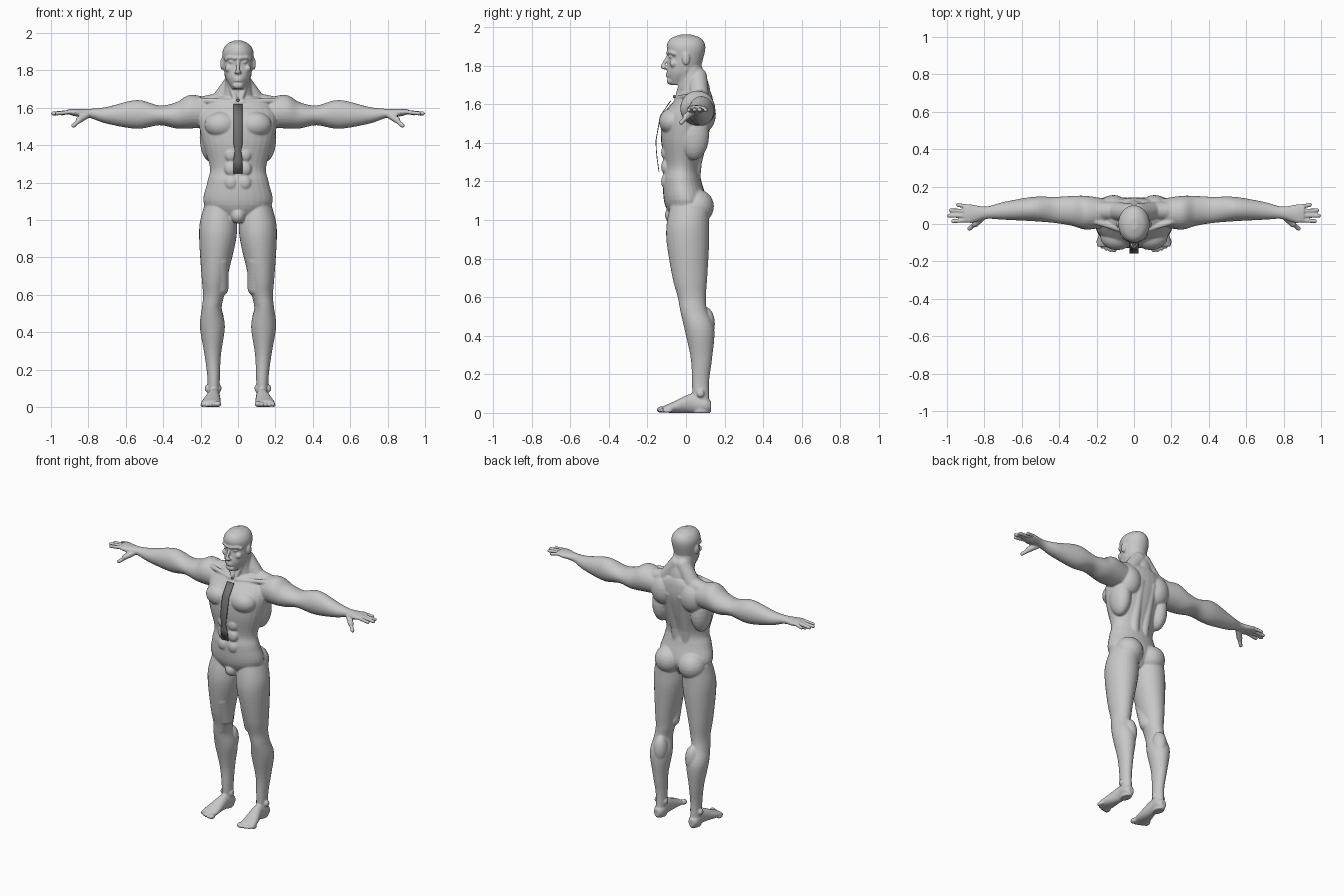
import bpy, bmesh, math
from mathutils import Vector, Matrix

default_cube = bpy.data.objects.get("Cube")
if default_cube:
    bpy.data.objects.remove(default_cube, do_unlink=True)


def make_material(name, grey):
    material = bpy.data.materials.new(name)
    material.use_nodes = True
    colour = (grey, grey, grey, 1)
    material.diffuse_color = colour
    shader = material.node_tree.nodes["Principled BSDF"]
    shader.inputs["Base Color"].default_value = colour
    return material


def add_object(name, bm, material):
    bmesh.ops.recalc_face_normals(bm, faces=bm.faces[:])
    for face in bm.faces:
        face.smooth = True
    mesh = bpy.data.meshes.new(name)
    bm.to_mesh(mesh)
    bm.free()
    mesh.materials.append(material)
    obj = bpy.data.objects.new(name, mesh)
    bpy.context.collection.objects.link(obj)
    return obj


def ring(position, wide, deep, side=0, back=0, up=0):
    """One elliptical cross-section, with its offset from the part's spine."""
    return Vector((position, wide, deep, side, back, up))


def smooth_rings(rings, steps=5):
    """Catmull-Rom interpolation between cross-sections."""
    padded = [rings[0], *rings, rings[-1]]
    for before, start, end, after in zip(padded, padded[1:], padded[2:], padded[3:]):
        for step in range(steps):
            t = step / steps
            tangent_in, tangent_out = (end - before) / 2, (after - start) / 2
            eased = t * t * (3 - 2 * t)
            yield (start.lerp(end, eased) + tangent_in * t * (1 - t) ** 2
                   - tangent_out * t * t * (1 - t))
    yield rings[-1]


def loft(bm, axis, rings, spine=(0, 0, 0), sides=28):
    """Skin cross-sections along an axis; wide and deep fill the other two axes."""
    forward = "xyz".index(axis)
    first, second = [i for i in range(3) if i != forward]
    loops = []
    for section in smooth_rings(rings):
        position, wide, deep, *offset = section
        centre = Vector(spine) + Vector(offset)
        centre[forward] = position
        loop = []
        for k in range(sides):
            angle = math.tau * k / sides
            point = centre.copy()
            point[first] += wide * math.cos(angle)
            point[second] += deep * math.sin(angle)
            loop.append(bm.verts.new(point))
        loops.append(loop)
    for lower, upper in zip(loops, loops[1:]):
        for k in range(sides):
            bm.faces.new((lower[k - 1], lower[k], upper[k], upper[k - 1]))
    bm.faces.new(loops[0])
    bm.faces.new(loops[-1])


def ball(bm, centre, radii):
    matrix = Matrix.Translation(centre) @ Matrix.Diagonal((*radii, 1))
    bmesh.ops.create_icosphere(bm, subdivisions=3, radius=1, matrix=matrix)


def strand(bm, radius, *points):
    """Rounded strand of even thickness through the points."""
    for start, end in zip(points, points[1:]):
        start, end = Vector(start), Vector(end)
        count = math.ceil((end - start).length / (radius * .4))
        for i in range(count + 1):
            ball(bm, start.lerp(end, i / count), (radius, radius, radius))


skin = make_material("skin grey", .58)
dark = make_material("dark grey", .17)
body = bmesh.new()

# Torso and pelvis
loft(body, "z", [
    ring(.99, wide=.05, deep=.06),
    ring(1.08, wide=.18, deep=.11),
    ring(1.2, wide=.165, deep=.1, back=-.02),
    ring(1.28, wide=.15, deep=.09, back=-.02),
    ring(1.42, wide=.19, deep=.12, back=-.01),
    ring(1.54, wide=.21, deep=.13, back=.01),
    ring(1.62, wide=.18, deep=.1, back=.04),
    ring(1.66, wide=.11, deep=.08, back=.05)])

# Neck
loft(body, "z", [
    ring(1.62, wide=.1, deep=.08, back=.05),
    ring(1.7, wide=.075, deep=.08, back=.04),
    ring(1.8, wide=.065, deep=.06, back=.02)])

# Head
loft(body, "z", [
    ring(1.7, wide=.03, deep=.03, back=-.05),
    ring(1.76, wide=.065, deep=.08, back=-.02),
    ring(1.84, wide=.08, deep=.09),
    ring(1.9, wide=.083, deep=.1),
    ring(1.94, wide=.06, deep=.08),
    ring(1.96, wide=.02, deep=.03)])

# Nose, brow, eye, cheek, lips, chin and ear
strand(body, .01, (0, -.09, 1.85), (0, -.123, 1.795))
ball(body, centre=(0, -.11, 1.79), radii=(.02, .02, .01))
strand(body, .01, (.01, -.095, 1.865), (.045, -.08, 1.87), (.065, -.06, 1.86))
ball(body, centre=(.033, -.077, 1.846), radii=(.016, .013, .009))
ball(body, centre=(.05, -.065, 1.81), radii=(.02, .02, .02))
for lip in (1.745, 1.757):
    ball(body, centre=(0, -.09, lip), radii=(.025, .015, .006))
ball(body, centre=(0, -.08, 1.72), radii=(.03, .02, .02))
ball(body, centre=(.085, 0, 1.835), radii=(.01, .02, .033))

# Neck cord, collar bone, trapezius and spine muscles
strand(body, .014, (.06, 0, 1.78), (.016, -.04, 1.65))
strand(body, .015, (.02, -.045, 1.63), (.2, .01, 1.64))
strand(body, .05, (.02, .06, 1.74), (.1, .07, 1.63), (.2, .07, 1.61))
strand(body, .033, (.035, .04, 1.2), (.04, .05, 1.3), (.045, .11, 1.55))

# Shoulder blade, rib side, chest, abdomen and seat
ball(body, centre=(.11, .085, 1.55), radii=(.08, .07, .1))
ball(body, centre=(.145, .04, 1.44), radii=(.06, .08, .13))
ball(body, centre=(.09, -.07, 1.51), radii=(.09, .07, .07))
for row in range(3):
    ball(body, centre=(.036, -.105, 1.2 + row * .075), radii=(.036, .024, .04))
ball(body, centre=(0, -.065, 1.025), radii=(.04, .045, .045))
ball(body, centre=(.087, .055, 1.07), radii=(.09, .09, .09))

# Arm, from shoulder to knuckles
loft(body, "x", [
    ring(.12, wide=.07, deep=.07),
    ring(.25, wide=.09, deep=.09, up=.01),
    ring(.33, wide=.08, deep=.07, back=.01, up=-.01),
    ring(.42, wide=.07, deep=.053, back=.015, up=-.01),
    ring(.54, wide=.065, deep=.077, back=.02, up=-.005),
    ring(.7, wide=.047, deep=.045, back=.01, up=-.01),
    ring(.79, wide=.033, deep=.025),
    ring(.87, wide=.05, deep=.02, back=-.005, up=.005),
    ring(.91, wide=.045, deep=.013, up=.01)], spine=(0, .06, 1.57))

# Fingers, fanned from the index, and thumb
for finger in range(4):
    reach = .99 - .015 * (finger - 1.2) ** 2
    strand(body, .011, (.88, .02 + finger * .024, 1.58),
           (reach, .015 + finger * .029, 1.57))
strand(body, .018, (.81, .035, 1.56), (.85, 0, 1.535))
strand(body, .012, (.85, 0, 1.53), (.88, -.025, 1.505))

# Leg
loft(body, "z", [
    ring(1.08, wide=.08, deep=.1, side=-.03),
    ring(.98, wide=.1, deep=.11, side=-.025, back=-.01),
    ring(.88, wide=.097, deep=.11, side=-.02, back=-.01),
    ring(.7, wide=.07, deep=.09, side=-.005),
    ring(.6, wide=.057, deep=.073, back=.01),
    ring(.53, wide=.053, deep=.07, side=.01, back=.02),
    ring(.43, wide=.067, deep=.077, side=.007, back=.05),
    ring(.28, wide=.044, deep=.055, side=.005, back=.06),
    ring(.15, wide=.033, deep=.044, back=.055),
    ring(0, wide=.03, deep=.045, back=.06)], spine=(.13, .02, 0))

# Kneecap, calf, inner thigh and ankle bones
ball(body, centre=(.132, -.005, .57), radii=(.036, .03, .045))
ball(body, centre=(.12, .1, .46), radii=(.045, .05, .09))
strand(body, .05, (.1, -.03, .78), (.1, .01, .64))
for ankle in (.1, .166):
    ball(body, centre=(ankle, .075, .1), radii=(.012, .02, .02))

# Foot
loft(body, "y", [
    ring(.13, wide=.02, deep=.026, up=.034),
    ring(.1, wide=.035, deep=.04, up=.04),
    ring(.03, wide=.034, deep=.05, up=.05),
    ring(-.07, wide=.05, deep=.028, side=.013, up=.028),
    ring(-.12, wide=.05, deep=.016, side=.017, up=.018)], spine=(.13, 0, 0))

# Toes, shrinking outward
for toe in range(5):
    size = .017 / (1 + toe) ** .3
    ball(body, centre=(.106 + toe * .021, -.128 + toe * toe * .002, size),
         radii=(size, .025, size))

# Blend all parts into one mirrored skin
figure = add_object("body", body, skin)
mirror = figure.modifiers.new("mirror_sides", "MIRROR")
mirror.use_mirror_merge = False
remesh = figure.modifiers.new("blend_parts", "REMESH")
remesh.mode = "VOXEL"
remesh.voxel_size = .005
remesh.use_smooth_shade = True
relax = figure.modifiers.new("soften", "SMOOTH")
relax.factor = .5
relax.iterations = 5

# Chest strip: a thin plate hanging in front of the torso
strip = bmesh.new()
rows = []
for height, front, half_width in ((1.62, -.08, .025), (1.54, -.135, .025), (1.41, -.158, .024),
                                  (1.365, -.156, .017), (1.32, -.152, .025), (1.25, -.142, .025)):
    rows.append([strip.verts.new((side * half_width, front, height)) for side in (-1, 1)])
for upper, lower in zip(rows, rows[1:]):
    strip.faces.new((upper[0], lower[0], lower[1], upper[1]))
plate = add_object("chest_strip", strip, dark)
plate.modifiers.new("thickness", "SOLIDIFY").thickness = .004

# Small stud at the throat
stud = bmesh.new()
ball(stud, centre=(0, -.06, 1.64), radii=(.008, .008, .008))
add_object("throat_stud", stud, dark)
